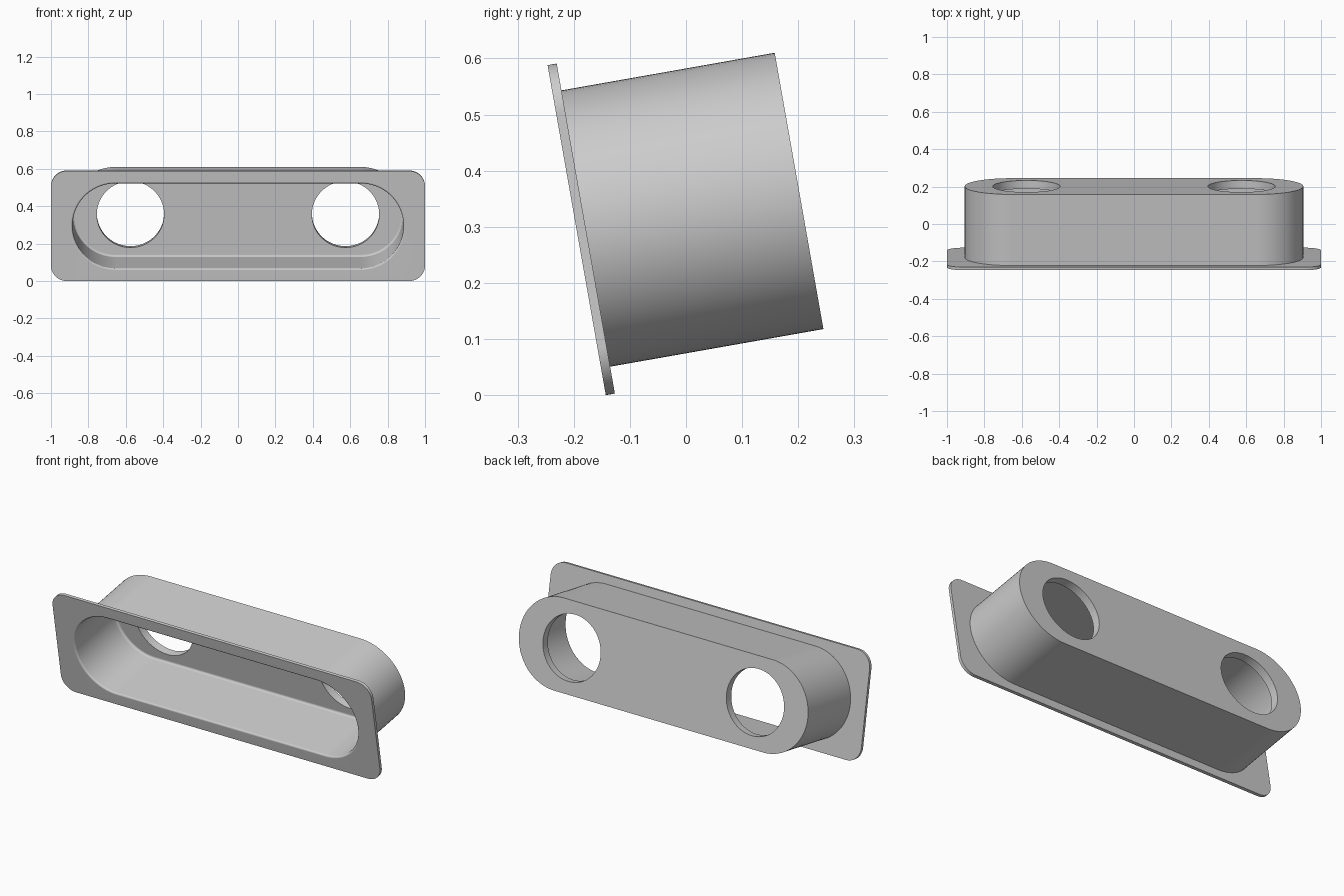
import bpy, bmesh, math
from mathutils import Matrix, Vector

if "Cube" in bpy.data.objects:
    bpy.data.objects.remove(bpy.data.objects["Cube"], do_unlink=True)

MID = 0.2986          # height of the centre line above the flange bottom
DEPTH = 0.4025        # flange front to back wall
BACK_WALL = 0.045
FILLET = 0.012
HOLE_X, HOLE_R = 0.575, 0.18
TILT = Matrix.Translation((0, -0.143, 0)) @ Matrix.Rotation(math.radians(10), 4, "X")

grey = bpy.data.materials.new("plain grey")
grey.use_nodes = True
colour = (0.6, 0.6, 0.6, 1)
grey.diffuse_color = colour
grey.node_tree.nodes["Principled BSDF"].inputs["Base Color"].default_value = colour


def ring(bm, half_w, half_h, radius, depth, steps=20):
    """Rounded rectangle loop; a radius equal to half_h gives a slot shape."""
    verts = []
    for i, (sx, sz) in enumerate([(1, 1), (-1, 1), (-1, -1), (1, -1)]):
        for k in range(steps + 1):
            a = math.pi / 2 * (i + k / steps)
            verts.append(bm.verts.new((sx * (half_w - radius) + radius * math.cos(a), depth,
                                       MID + sz * (half_h - radius) + radius * math.sin(a))))
    return verts


def slot(bm, inset, depth):
    return ring(bm, 0.905 - inset, 0.25 - inset, 0.25 - inset, depth)


def finish(bm, name):
    bmesh.ops.remove_doubles(bm, verts=bm.verts, dist=0.00001)
    bmesh.ops.recalc_face_normals(bm, faces=bm.faces)
    mesh = bpy.data.meshes.new(name)
    bm.to_mesh(mesh)
    bm.free()
    mesh.materials.append(grey)
    obj = bpy.data.objects.new(name, mesh)
    bpy.context.collection.objects.link(obj)
    return obj


# Housing: one loft from the outer back, around the flange, into the cavity
bm = bmesh.new()
floor = DEPTH - BACK_WALL
angles = [math.pi / 2 * k / 5 for k in range(6)]
loops = [slot(bm, 0, DEPTH), slot(bm, 0, 0.0165),
         ring(bm, 1.0, 0.2986, 0.085, 0.0165), ring(bm, 1.0, 0.2986, 0.085, 0)]
# rounded mouth
loops += [slot(bm, 0.02 - 0.01 * (1 - math.sin(a)), 0.01 * (1 - math.cos(a))) for a in angles]
# rounded cavity floor
loops += [slot(bm, 0.02 + FILLET * (1 - math.cos(a)), floor - FILLET * (1 - math.sin(a)))
          for a in angles]
for a, b in zip(loops, loops[1:]):
    for i in range(len(a)):
        j = (i + 1) % len(a)
        bm.faces.new((a[i], a[j], b[j], b[i]))
bm.faces.new(loops[0])
bm.faces.new(loops[-1])
housing = finish(bm, "flanged_housing")

# Two round holes through the back wall
bm = bmesh.new()
for side in (-1, 1):
    place = Matrix.Translation((side * HOLE_X, DEPTH, MID)) @ Matrix.Rotation(math.pi / 2, 4, "X")
    bmesh.ops.create_cone(bm, cap_ends=True, segments=72, radius1=HOLE_R, radius2=HOLE_R,
                          depth=0.2, matrix=place)
cutter = finish(bm, "hole_cutter")
cutter.hide_render = True

bpy.ops.object.select_all(action="DESELECT")
bpy.context.view_layer.objects.active = housing
housing.select_set(True)
cut = housing.modifiers.new("holes", "BOOLEAN")
cut.object = cutter
cut.operation = "DIFFERENCE"
cut.solver = "EXACT"
bpy.ops.object.modifier_apply(modifier=cut.name)
bpy.data.objects.remove(cutter, do_unlink=True)

# Lean the whole part back and shade it
housing.data.transform(TILT)
bpy.ops.object.shade_smooth_by_angle(angle=math.radians(30))
normals = housing.modifiers.new("flat_face_normals", "WEIGHTED_NORMAL")
normals.keep_sharp = True
